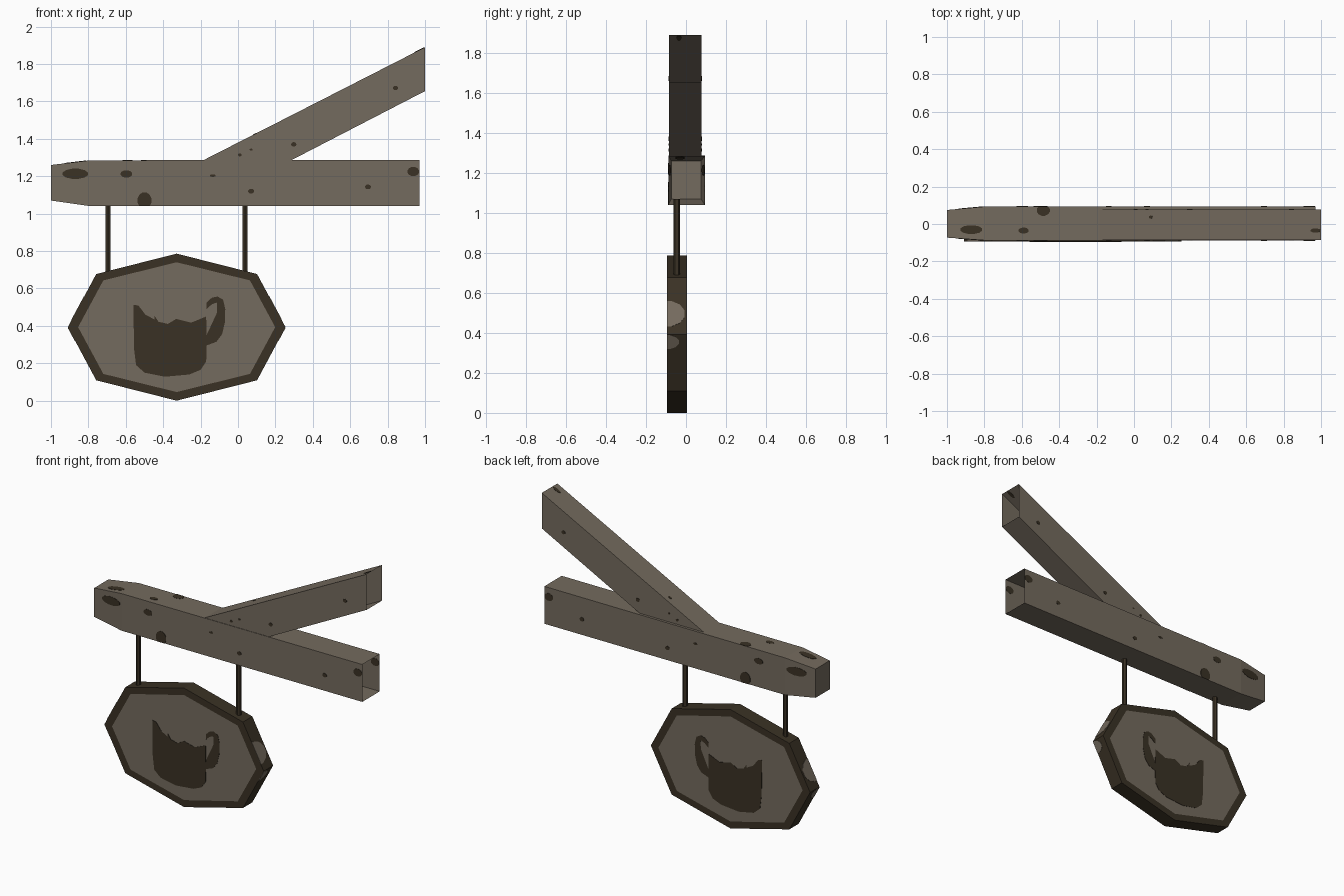
import bpy, bmesh, math
from mathutils import Vector

if "Cube" in bpy.data.objects:
    bpy.data.objects.remove(bpy.data.objects["Cube"])


def material(name, rgb):
    m = bpy.data.materials.new(name)
    m.diffuse_color = (*rgb, 1)
    m.use_nodes = True
    m.node_tree.nodes["Principled BSDF"].inputs["Base Color"].default_value = m.diffuse_color
    return m


WOOD = material("weathered wood", (0.175, 0.146, 0.112))
DARK = material("dark stain", (0.042, 0.031, 0.018))


def finish(name, bm, mats):
    bmesh.ops.recalc_face_normals(bm, faces=bm.faces)
    me = bpy.data.meshes.new(name)
    bm.to_mesh(me)
    bm.free()
    for m in mats:
        me.materials.append(m)
    ob = bpy.data.objects.new(name, me)
    bpy.context.collection.objects.link(ob)
    return ob


def loft(name, sections):
    """Four-sided tube through the sections, closed at the first, open at the last."""
    bm = bmesh.new()
    rings = [[bm.verts.new(p) for p in s] for s in sections]
    for a, b in zip(rings, rings[1:]):
        for i in range(4):
            j = (i + 1) % 4
            bm.faces.new((a[i], a[j], b[j], b[i]))
    bm.faces.new(rings[0])
    return finish(name, bm, [WOOD])


def plate(name, pts, place, normal, mat):
    """Very thin plate: 2D outline placed on a surface and given a little thickness."""
    bm = bmesh.new()
    n = Vector(normal).normalized()
    low = [bm.verts.new(Vector(place(*p)) - n * 0.002) for p in pts]
    top = [bm.verts.new(v.co + n * 0.004) for v in low]
    for i in range(len(pts)):
        j = (i + 1) % len(pts)
        bm.faces.new((low[i], low[j], top[j], top[i]))
    caps = [bm.faces.new(low), bm.faces.new(top)]
    bmesh.ops.triangulate(bm, faces=caps)
    return finish(name, bm, [mat])


def oval(cx, cy, rx, ry, lo=-9, hi=9):
    """Oval outline, cut off below lo and above hi."""
    ring = [(cx + rx * math.cos(t), cy + ry * math.sin(t))
            for t in (math.tau * (i + 0.5) / 12 for i in range(12))]
    out = []
    for i, (x, y) in enumerate(ring):
        p = (x, min(max(y, lo), hi))
        if not out or p != out[-1]:
            out.append(p)
    return out


# Horizontal beam, tapered at the free end, open at the wall end
def section(x, y0, y1, z0, z1):
    return [(x, y0, z0), (x, y1, z0), (x, y1, z1), (x, y0, z1)]


loft("beam", [section(-1.0, -0.073, 0.075, 1.07, 1.26),
              section(-0.79, -0.088, 0.094, 1.04, 1.285),
              section(0.97, -0.088, 0.094, 1.04, 1.287)])

# Sloping brace, cut flat on top of the beam and upright at the wall
Y0, Y1 = -0.085, 0.077
loft("brace", [[(0.28, Y0, 1.283), (0.28, Y1, 1.283), (-0.19, Y1, 1.283), (-0.19, Y0, 1.283)],
               section(1.0, Y0, Y1, 1.655, 1.89)])

# Hanging rods
for side, x in (("left", -0.695), ("right", 0.038)):
    bpy.ops.mesh.primitive_cylinder_add(vertices=6, radius=0.016, depth=0.38,
                                        location=(x, -0.046, 0.88))
    rod = bpy.context.object
    rod.name = side + "_rod"
    rod.data.materials.append(DARK)

# Eight-sided sign board: dark rim and edge, light panels front and back
CX, CZ, FRONT, BACK = -0.328, 0.393, -0.094, 0.004


def octagon(a, b, c, d):
    return [(CX + x, CZ + z) for x, z in
            ((a, 0), (b, c), (0, d), (-b, c), (-a, 0), (-b, -c), (0, -d), (b, -c))]


outer = octagon(0.582, 0.43, 0.284, 0.393)
inner = octagon(0.527, 0.392, 0.25, 0.347)
bm = bmesh.new()
rings = [[bm.verts.new((x, y, z)) for x, z in shape]
         for shape, y in ((inner, FRONT), (outer, FRONT), (outer, BACK), (inner, BACK))]
for a, b in zip(rings, rings[1:]):
    for i in range(8):
        j = (i + 1) % 8
        bm.faces.new((a[i], a[j], b[j], b[i])).material_index = 1
bm.faces.new(rings[0])
bm.faces.new(rings[3])
finish("sign_board", bm, [WOOD, DARK])

# Painted mug on both sides of the board
mug_body = [(-.559, .513), (-.532, .508), (-.495, .46), (-.484, .305), (-.473, .267),
            (-.452, .262), (-.436, .305), (-.447, .455), (-.425, .422), (-.375, .41),
            (-.33, .437), (-.25, .417), (-.17, .45), (-.168, .3), (-.17, .21), (-.2, .165),
            (-.26, .14), (-.39, .128), (-.5, .15), (-.545, .19), (-.556, .28)]
mug_handle = [(-.168, .525), (-.14, .55), (-.11, .557), (-.08, .54), (-.068, .49),
              (-.07, .42), (-.085, .355), (-.115, .315), (-.168, .295), (-.168, .35),
              (-.135, .36), (-.115, .39), (-.1, .45), (-.1, .5), (-.115, .525),
              (-.14, .515), (-.168, .49)]
for side, y, n in (("front", FRONT, -1), ("back", BACK, 1)):
    for part, pts in (("body", mug_body), ("handle", mug_handle)):
        plate(f"{side}_mug_{part}", pts, lambda x, z, y=y: (x, y, z), (0, n, 0), DARK)

# Worn light patches on the board's left and right edges
for side, s in (("left", -1), ("right", 1)):
    def edge(z, y, s=s):
        return (CX + s * (0.582 - 0.152 * abs(z - CZ) / 0.284), y, z)
    plate(side + "_upper_wear", oval(0.495, FRONT, 0.065, 0.09, lo=FRONT), edge, (s, 0, 0.5), WOOD)
    plate(side + "_lower_wear", oval(0.355, FRONT, 0.036, 0.06, lo=FRONT), edge, (s, 0, -0.5), WOOD)


# Dark knots on the beam, front and back, following the taper
def taper(x):
    return max(0, (-0.79 - x) / 0.21)


knots = [oval(-0.87, 1.213, 0.07, 0.028), oval(-0.597, 1.212, 0.032, 0.02),
         oval(-0.5, 1.07, 0.038, 0.045, lo=1.04), oval(0.07, 1.12, 0.016, 0.013),
         oval(0.695, 1.143, 0.016, 0.013), oval(0.937, 1.225, 0.032, 0.025),
         oval(-0.135, 1.203, 0.016, 0.007)]
for i, k in enumerate(knots):
    plate(f"beam_front_knot_{i}", k, lambda x, z: (x, -0.088 + 0.015 * taper(x), z), (0, -1, 0), DARK)
    plate(f"beam_back_knot_{i}", k, lambda x, z: (x, 0.094 - 0.019 * taper(x), z), (0, 1, 0), DARK)

# Dark knots on top of the beam
for i, k in enumerate([oval(-0.87, -0.03, 0.06, 0.024), oval(-0.59, -0.035, 0.028, 0.016),
                       oval(-0.485, 0.073, 0.036, 0.03, hi=0.094)]):
    plate(f"beam_top_knot_{i}", k, lambda x, y: (x, y, 1.285 - 0.025 * taper(x)), (0, 0, 1), DARK)

# Dark knots on the brace
for i, k in enumerate([oval(0.842, 1.672, 0.014, 0.012), oval(0.298, 1.37, 0.014, 0.012),
                       oval(0.01, 1.314, 0.01, 0.008), oval(0.07, 1.342, 0.008, 0.006)]):
    for side, y, n in (("front", Y0, -1), ("back", Y1, 1)):
        plate(f"brace_{side}_knot_{i}", k, lambda x, z, y=y: (x, y, z), (0, n, 0), DARK)
for i, k in enumerate([oval(0.97, -0.035, 0.026, 0.012), oval(0.09, 0.037, 0.01, 0.008)]):
    plate(f"brace_top_knot_{i}", k, lambda x, y: (x, y, 1.283 + 0.51 * (x + 0.19)),
          (-0.45, 0, 0.89), DARK)
